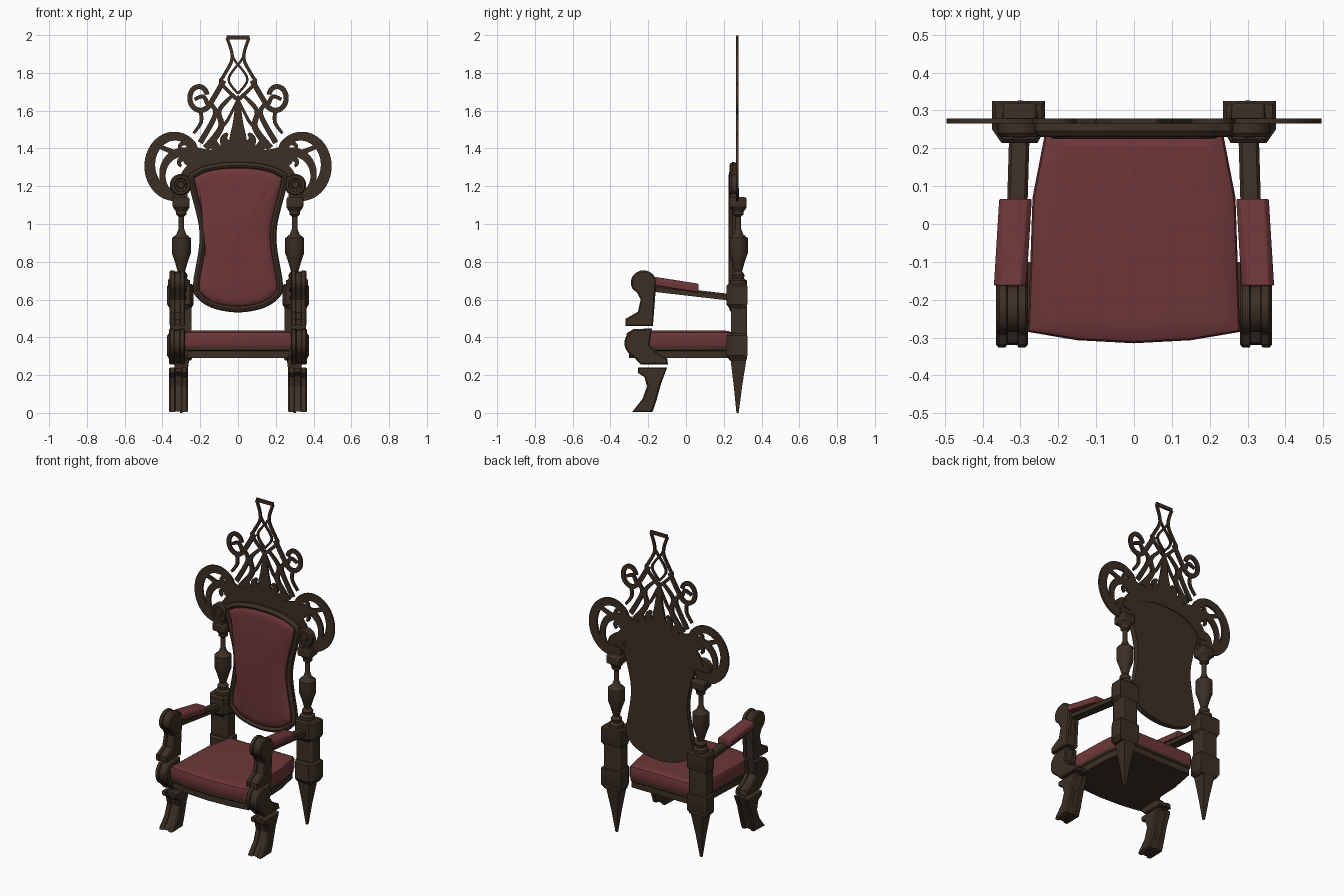
import bpy, bmesh, math
from mathutils import Vector

if "Cube" in bpy.data.objects:
    bpy.data.objects.remove(bpy.data.objects["Cube"])


def material(name, rgb):
    m = bpy.data.materials.new(name)
    m.diffuse_color = (*rgb, 1)
    m.use_nodes = True
    m.node_tree.nodes["Principled BSDF"].inputs["Base Color"].default_value = m.diffuse_color
    return m


WOOD = material("dark wood", (0.046, 0.029, 0.019))
RED = material("red upholstery", (0.155, 0.038, 0.040))


def loft(name, stacks, mat, mirror=False, bevel=0):
    """Each stack is a list of closed rings; rings are bridged and capped."""
    bm = bmesh.new()
    for s in ((1, -1) if mirror else (1,)):
        for rings in stacks:
            vs = [[bm.verts.new((p[0] * s, p[1], p[2])) for p in r] for r in rings]
            n = len(vs[0])
            for a, b in zip(vs, vs[1:]):
                for i in range(n):
                    j = (i + 1) % n
                    bm.faces.new((a[i], a[j], b[j], b[i]))
            bm.faces.new(vs[0])
            bm.faces.new(vs[-1])
    bmesh.ops.recalc_face_normals(bm, faces=bm.faces[:])
    me = bpy.data.meshes.new(name)
    bm.to_mesh(me)
    bm.free()
    me.materials.append(mat)
    for f in me.polygons:
        f.use_smooth = True
    me.set_sharp_from_angle(angle=math.radians(32))
    ob = bpy.data.objects.new(name, me)
    bpy.context.collection.objects.link(ob)
    if bevel:
        b = ob.modifiers.new("bevel", 'BEVEL')
        b.width = bevel
        b.segments = 2


def spline(pts, n=5, closed=False):
    """Catmull-Rom samples through 2D points."""
    pts = [Vector(p) for p in pts]
    m = len(pts)
    get = (lambda i: pts[i % m]) if closed else (lambda i: pts[max(0, min(m - 1, i))])
    out = []
    for i in range(m if closed else m - 1):
        a, b, c, d = (get(i + k) for k in (-1, 0, 1, 2))
        for k in range(n):
            t = k / n
            out.append(0.5 * (2 * b + (c - a) * t + (2 * a - 5 * b + 4 * c - d) * t * t
                              + (3 * b - a - 3 * c + d) * t ** 3))
    return out if closed else out + [pts[-1]]


def arc(cx, cz, rx, rz, a0, a1, shrink=1, n=10):
    """Elliptical arc or spiral, angles in degrees."""
    out = []
    for i in range(n + 1):
        t = i / n
        a, k = math.radians(a0 + (a1 - a0) * t), 1 + (shrink - 1) * t
        out.append((cx + rx * k * math.cos(a), cz + rz * k * math.sin(a)))
    return out


def disc(r, n=16):
    return arc(0, 0, r, r, 0, 360, n=n)[:-1]


def inset(pts, d):
    """Move a closed 2D outline inward by d."""
    n = len(pts)
    area = sum(pts[i][0] * pts[(i + 1) % n][1] - pts[(i + 1) % n][0] * pts[i][1] for i in range(n))
    s = 1 if area > 0 else -1
    out = []
    for i in range(n):
        a, b, c = (Vector(pts[(i + k) % n]) for k in (-1, 0, 1))
        t = ((b - a).normalized() + (c - b).normalized()).normalized()
        out.append(b + Vector((-t.y, t.x)) * d * s)
    return out


def box(x0, x1, y0, y1, z0, z1):
    return [[(x0, y0, z), (x1, y0, z), (x1, y1, z), (x0, y1, z)] for z in (z0, z1)]


# Seat rail and cushion share one outline
half = [(0, -.315), (.15, -.307), (.28, -.285), (.268, .07), (.236, .235), (.222, .246)]
seat = half + [(-x, y) for x, y in half[:0:-1]]


def seat_rings(steps):
    return [[(x, y, z) for x, y in inset(seat, d)] for d, z in steps]


loft("seat_rail", [seat_rings([(.012, .29), (.012, .328), (.004, .334), (.004, .352)])], WOOD)
loft("seat_cushion", [seat_rings([(.004, .35), (0, .358), (0, .415), (.005, .426),
                                  (.018, .432), (.06, .436)])], RED)

# Waisted back panel: moulded frame and padded cushion
half = [(0, 1.328), (.13, 1.318), (.225, 1.285), (.262, 1.225), (.203, .95),
        (.238, .68), (.212, .605), (.13, .553), (0, .532)]
panel = spline(half + [(-x, z) for x, z in half[-2:0:-1]], 6, True)


def panel_rings(steps):
    return [[(p.x, y, p.y) for p in inset(panel, d)] for d, y in steps]


loft("back_frame", [panel_rings([(.004, .274), (0, .246), (.008, .234), (.018, .23),
                                 (.026, .234), (.032, .244)])], WOOD)
loft("back_cushion", [panel_rings([(.031, .25), (.033, .24), (.04, .233), (.06, .227), (.09, .224)])], RED)


# Front legs: side profiles (y, z), grooved symmetrically across their width
def slab(profile, x0, x1):
    side = [(0, .008), (.08, 0), (.30, 0), (.34, .007)]
    steps = side + [(1 - t, d) for t, d in reversed(side)]
    return [[(x0 + (x1 - x0) * t, p.x, p.y) for p in inset(profile, d)] for t, d in steps]


scroll = arc(-.225, .69, .068, .065, 210, 0) + [(-.165, .59), (-.175, .46), (-.32, .46),
                                               (-.32, .498), (-.255, .535), (-.24, .6), (-.258, .635)]
knee = arc(-.23, .37, .096, .085, 120, 240) + [(-.24, .257), (-.095, .257), (-.1, .29),
                                              (-.16, .322), (-.193, .36), (-.18, .447)]
foot = [(-.255, .24), (-.1, .24), (-.132, .155), (-.158, .06), (-.178, .004),
        (-.285, .004), (-.23, .075), (-.207, .14), (-.22, .19), (-.255, .212)]
loft("arm_scroll", [slab(scroll, .28, .362)], WOOD, True)
loft("front_knee", [slab(knee, .28, .365)], WOOD, True)
loft("front_foot", [slab(foot, .266, .365)], WOOD, True)

# Sloping arm rails and pads: a cross-section swept from front to back
unit = [(0, 0), (1, 0), (1, .7), (.85, 1), (.15, 1), (0, .7)]


def sloped(w, h, ends):
    return [[(x + w * u, y, z + h * v) for u, v in unit] for x, y, z in ends]


loft("arm_rail", [sloped(.054, .035, [(.288, -.18, .642), (.276, .23, .595)])], WOOD, True)
loft("arm_pad", [sloped(.086, .046, [(.284, -.163, .674), (.27, .066, .638)])], RED, True, .004)

# Back legs: tapered spike, square post and two chamfered blocks
loft("back_leg_spike", [[[(.3 + x * h, c + y * h, z) for x, y in ((-1, -1), (1, -1), (1, 1), (-1, 1))]
                         for h, c, z in ((.006, .273, 0), (.022, .275, .14), (.043, .278, .29))]], WOOD, True)
loft("back_leg_post", [box(.245, .36, .237, .322, .28, .57)], WOOD, True, .006)
octo = [(.235, .325), (.375, .325), (.375, .25), (.35, .214), (.255, .214), (.235, .25)]
loft("back_leg_blocks", [[[(p.x, p.y, z) for p in inset(octo, d)] for d, z in
                          ((.02, a), (0, a + .025), (0, b - .01), (.012, b))]
                         for a, b in ((.278, .42), (.55, .682))], WOOD, True)

# Turned balusters, capitals and volutes with a raised eye
turned = [(.045, .67), (.045, .7), (.03, .712), (.034, .73), (.02, .75), (.034, .8), (.05, .845),
          (.05, .925), (.026, .945), (.015, .975), (.015, 1.04), (.028, 1.05), (.028, 1.065), (.045, 1.09)]
loft("baluster", [[[(.3 + x, .277 + y, z) for x, y in disc(r)] for r, z in turned]], WOOD, True)
loft("capital", [box(.257, .346, .23, .32, 1.085, 1.142)], WOOD, True, .01)
loft("volute", [[[(.303 + x, y, 1.207 + z) for x, z in disc(r, 24)] for r, y in
                 ((.058, .275), (.058, .24), (.05, .23), (.036, .23), (.032, .24), (.022, .24), (.018, .228))],
                box(.268, .338, .235, .28, 1.13, 1.19)], WOOD, True)


# Pierced crest: flat ribbons (x, z) tapering from width w0 to w1
def ribbon(w0, w1, pts, n=5):
    c = spline(pts, n)
    m = len(c) - 1
    rings = []
    for i, p in enumerate(c):
        t = (c[min(i + 1, m)] - c[max(i - 1, 0)]).normalized()
        off = Vector((-t.y, t.x)) * (w0 + (w1 - w0) * i / m) / 2
        a, b = p + off, p - off
        rings.append([(a.x, .266, a.y), (b.x, .266, b.y), (b.x, .278, b.y), (a.x, .278, a.y)])
    return rings


loft("crest_spire", [ribbon(.13, .07, [(0, 1.34), (0, 1.5)]), ribbon(.07, .008, [(0, 1.5), (0, 1.68)]),
                     ribbon(.021, .021, [(-.06, 1.988), (.06, 1.988)])], WOOD)
loft("crest_arch", [ribbon(.095, .06, arc(0, 1.2, .285, .165, 90, 0), 2),
                    ribbon(.07, .012, [(.05, 1.39), (.075, 1.45), (.055, 1.48)]),
                    ribbon(.06, .014, [(.11, 1.39), (.13, 1.44), (.105, 1.475)])], WOOD, True)
loft("crest_large_scroll", [
    ribbon(.038, .07, [(.13, 1.37)] + arc(.335, 1.31, .132, .155, 150, -110, n=16), 3),
    ribbon(.06, .026, arc(.29, 1.26, .11, .12, 140, -40), 3),
    ribbon(.045, .016, arc(.288, 1.325, .024, .022, 220, -60), 2),
    ribbon(.03, .016, arc(.283, 1.405, .026, .024, 200, -60), 2),
    ribbon(.03, .02, [(.33, 1.375), (.44, 1.42)])], WOOD, True)
loft("crest_vase", [
    ribbon(.016, .02, [(.058, 1.985), (.03, 1.88), (.075, 1.785), (.088, 1.745), (0, 1.655)]),
    ribbon(.012, .013, [(0, 1.845), (.05, 1.765), (0, 1.69)]),
    ribbon(.012, .012, [(.025, 1.88), (0, 1.84)])], WOOD, True)
loft("crest_upper_scroll", [
    ribbon(.028, .026, [(.075, 1.76), (.115, 1.69)] + arc(.203, 1.672, .062, .075, 215, 525, .65, 18), 3),
    ribbon(.025, .018, [(.16, 1.635), (.185, 1.675), (.23, 1.66)])], WOOD, True)
loft("crest_vine", [
    ribbon(.018, .04, [(.03, 1.68), (.1, 1.6), (.09, 1.51), (.17, 1.4)]),
    ribbon(.022, .03, [(.15, 1.64), (.12, 1.58), (.2, 1.43)]),
    ribbon(.014, .02, [(0, 1.66), (.055, 1.55), (.09, 1.51)]),
    ribbon(.022, .016, [(.2, 1.61), (.195, 1.54), (.235, 1.48)])], WOOD, True)
